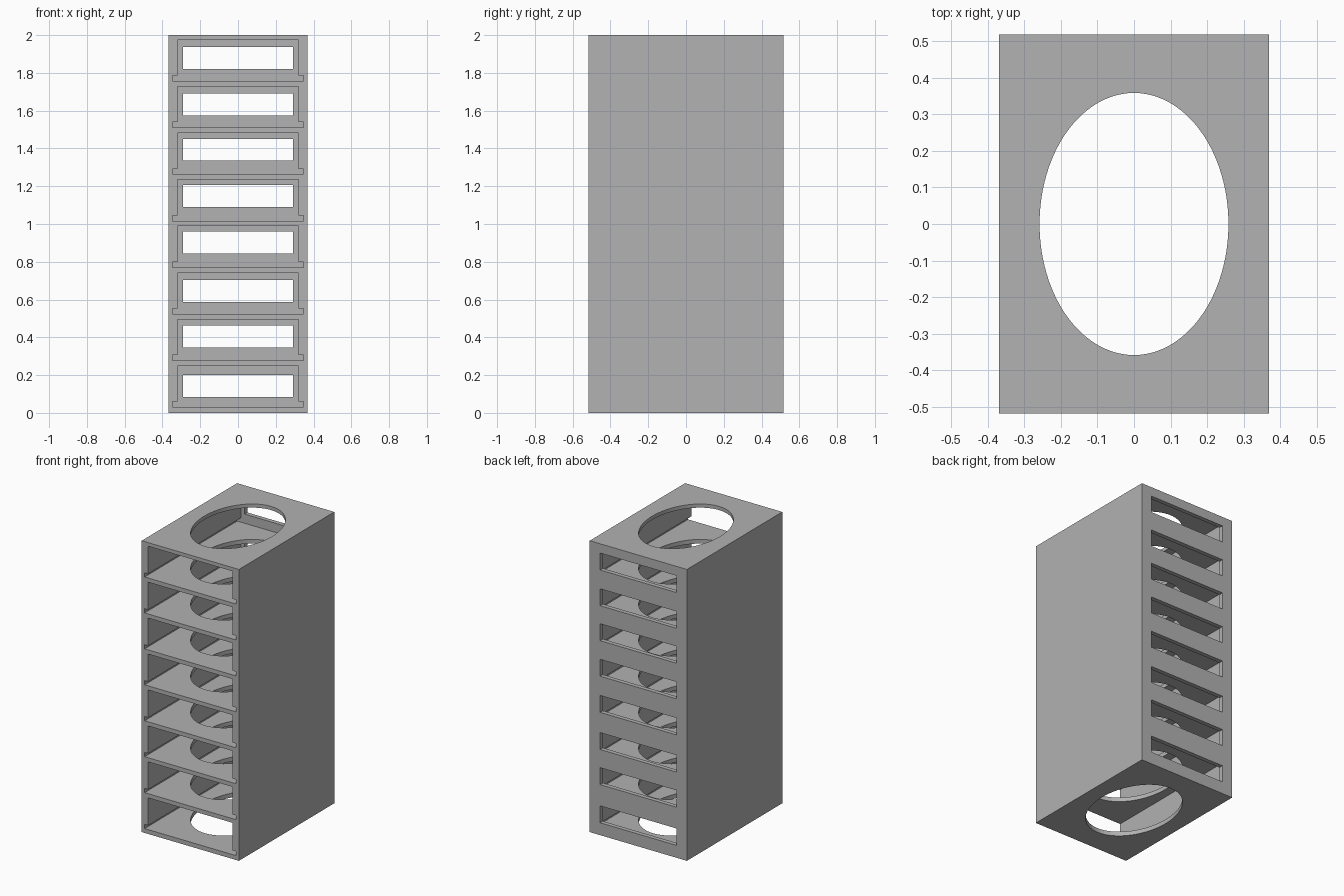
import bpy
import bmesh
import math

if "Cube" in bpy.data.objects:
    bpy.data.objects.remove(bpy.data.objects["Cube"], do_unlink=True)

HALF_W, HALF_D, HEIGHT = 0.369, 0.517, 2.0
WALL, PITCH = 0.03, 0.2467
BAY_W, SLOT_W, WINDOW_W = 0.32, 0.347, 0.29
BAY_H, SLOT_H, WINDOW_H = 0.218, 0.029, 0.116
WINDOW_BOTTOMS = [0.085, 0.347, 0.588, 0.843, 1.091, 1.335, 1.575, 1.82]

grey = bpy.data.materials.new("matte grey")
grey.use_nodes = True
colour = (0.445, 0.445, 0.445, 1)
grey.diffuse_color = colour
grey.node_tree.nodes["Principled BSDF"].inputs["Base Color"].default_value = colour


def prism(bm, outline, y0, y1):
    """Extrude an x-z outline along y."""
    face = bm.faces.new([bm.verts.new((x, y0, z)) for x, z in outline])
    grown = bmesh.ops.extrude_face_region(bm, geom=[face])["geom"]
    verts = [v for v in grown if isinstance(v, bmesh.types.BMVert)]
    bmesh.ops.translate(bm, verts=verts, vec=(0, y1 - y0, 0))


def block(bm, half_w, z0, z1, y0, y1):
    prism(bm, [(-half_w, z0), (half_w, z0), (half_w, z1), (-half_w, z1)], y0, y1)


def make_object(name, bm):
    bmesh.ops.recalc_face_normals(bm, faces=bm.faces)
    mesh = bpy.data.meshes.new(name)
    bm.to_mesh(mesh)
    bm.free()
    mesh.materials.append(grey)
    obj = bpy.data.objects.new(name, mesh)
    bpy.context.collection.objects.link(obj)
    return obj


# Solid case
bm = bmesh.new()
block(bm, HALF_W, 0, HEIGHT, -HALF_D, HALF_D)
case = make_object("rack_case", bm)

# Bays, each with a wider tray slot along its floor, open at the front
bays = bmesh.new()
for i in range(len(WINDOW_BOTTOMS)):
    z = WALL + i * PITCH
    right = [(SLOT_W, z), (SLOT_W, z + SLOT_H), (BAY_W, z + SLOT_H), (BAY_W, z + BAY_H)]
    left = [(-x, h) for x, h in reversed(right)]
    prism(bays, right + left, -HALF_D - 0.1, HALF_D - WALL)

# Rear windows
windows = bmesh.new()
for z in WINDOW_BOTTOMS:
    block(windows, WINDOW_W, z, z + WINDOW_H, HALF_D - 0.1, HALF_D + 0.1)

# Oval shaft through every floor
shaft = bmesh.new()
bmesh.ops.create_cone(shaft, cap_ends=True, segments=96, radius1=1, radius2=1, depth=3)
bmesh.ops.scale(shaft, verts=shaft.verts, vec=(0.258, 0.358, 1))
bmesh.ops.translate(shaft, verts=shaft.verts, vec=(0, 0, 1))

# Cut the openings
cutters = [make_object("bay_cutter", bays), make_object("window_cutter", windows),
           make_object("shaft_cutter", shaft)]
for cutter in cutters:
    cutter.hide_render = True
    mod = case.modifiers.new(cutter.name, "BOOLEAN")
    mod.operation = "DIFFERENCE"
    mod.solver = "EXACT"
    mod.object = cutter

bpy.context.view_layer.objects.active = case
case.select_set(True)
for mod in list(case.modifiers):
    bpy.ops.object.modifier_apply(modifier=mod.name)
for cutter in cutters:
    bpy.data.objects.remove(cutter, do_unlink=True)
bpy.ops.object.shade_smooth_by_angle(angle=math.radians(30))
